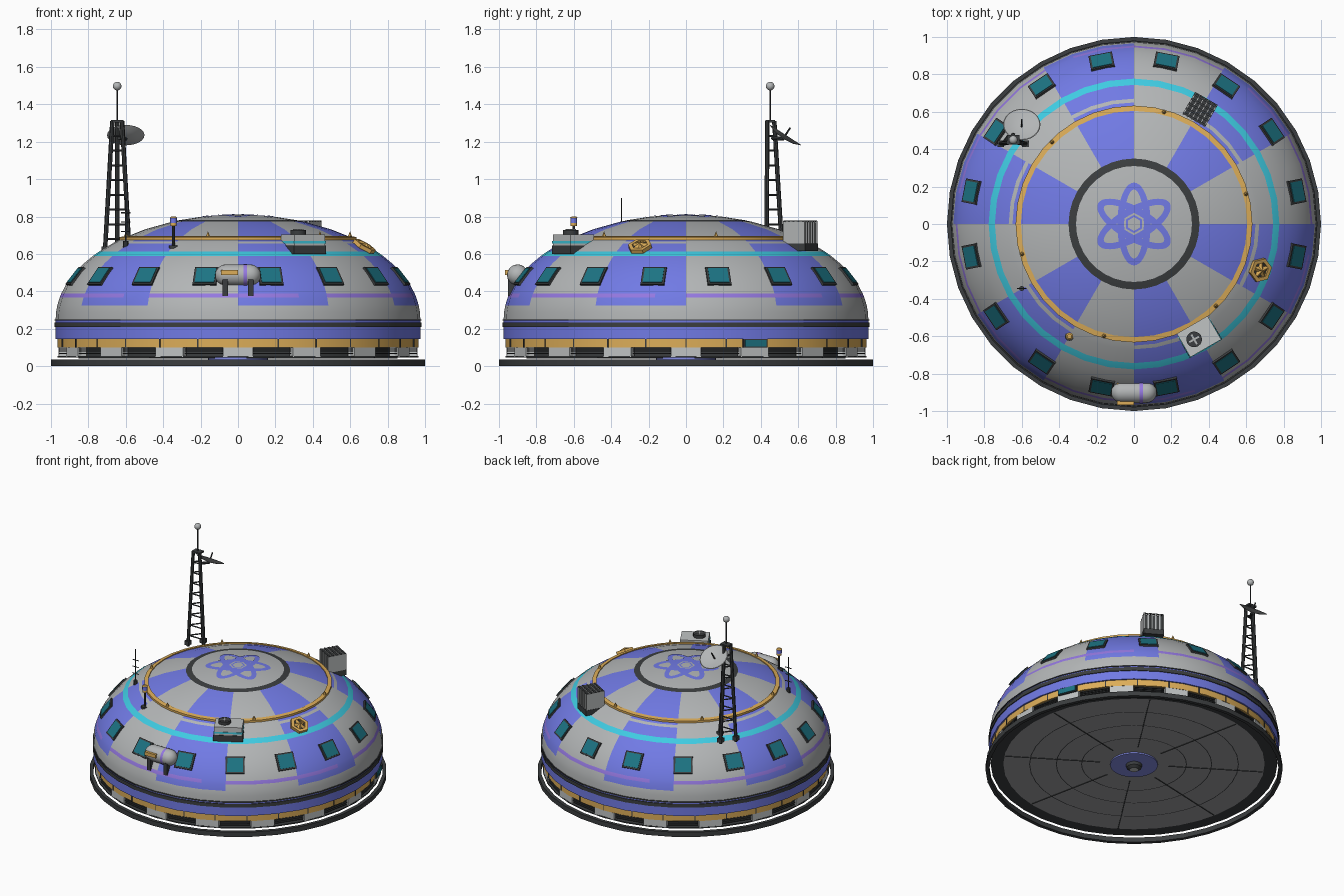
import bpy, bmesh
from math import sin, cos, pi, sqrt, radians
from mathutils import Matrix, Vector

cube = bpy.data.objects.get("Cube")
if cube:
    bpy.data.objects.remove(cube, do_unlink=True)

N = 36                       # sides of the round parts
A, B, Z0 = 0.975, 0.56, 0.25  # dome radius, height, springing level


def make_mat(name, *rgb):
    m = bpy.data.materials.new(name)
    m.use_nodes = True
    m.diffuse_color = (*rgb, 1)
    m.node_tree.nodes["Principled BSDF"].inputs["Base Color"].default_value = (*rgb, 1)
    return m


grey = make_mat("panel grey", .45, .465, .47)
pale = make_mat("pale grey", .53, .55, .55)
blue = make_mat("blue", .165, .195, .78)
hub_blue = make_mat("light blue", .28, .32, .95)
gold = make_mat("gold", .72, .42, .1)
cyan = make_mat("cyan", .05, .6, .76)
teal = make_mat("window teal", .012, .175, .23)
purple = make_mat("purple", .3, .19, .75)
dark = make_mat("dark metal", .044, .048, .05)
floor_grey = make_mat("floor grey", .34, .345, .35)
parts = []


def add(name, bm, *mats):
    me = bpy.data.meshes.new(name)
    bm.to_mesh(me)
    bm.free()
    for m in mats:
        me.materials.append(m)
    ob = bpy.data.objects.new(name, me)
    bpy.context.collection.objects.link(ob)
    parts.append(ob)


def dome_r(z):
    return A * sqrt(max(0, 1 - ((z - Z0) / B) ** 2))


def dome_z(r):
    return Z0 + B * sqrt(1 - (r / A) ** 2)


def lathe(name, prof, mats, rule=lambda i, j: 0, n=N, at=Matrix()):
    """Spin an (r, z) profile; rule(row, step) picks the material."""
    bm = bmesh.new()
    rows = [[bm.verts.new((r * cos(2 * pi * j / n), r * sin(2 * pi * j / n), z))
             for j in range(n)] for r, z in prof]
    for i in range(len(prof) - 1):
        for j in range(n):
            k = (j + 1) % n
            f = bm.faces.new((rows[i][j], rows[i][k], rows[i + 1][k], rows[i + 1][j]))
            f.material_index = rule(i, j)
    bmesh.ops.remove_doubles(bm, verts=bm.verts, dist=1e-5)
    bm.transform(at)
    add(name, bm, *mats)


def upright(deg, r, z):
    """Frame with x radial, y tangential, z up."""
    return Matrix.Rotation(radians(deg), 4, 'Z') @ Matrix.Translation((r, 0, z))


def on_dome(deg, z):
    """Frame on the dome with x tangential, y up the slope, z outward."""
    a, r = radians(deg), dome_r(z)
    nr, nz = Vector((r / A ** 2, (z - Z0) / B ** 2)).normalized()
    n = Vector((nr * cos(a), nr * sin(a), nz))
    t = Vector((-sin(a), cos(a), 0))
    m = Matrix((t, n.cross(t), n)).transposed().to_4x4()
    return Matrix.Translation((r * cos(a), r * sin(a), z)) @ m


def box(name, at, pos, size, mat):
    bm = bmesh.new()
    bmesh.ops.create_cube(bm, size=1, matrix=at @ Matrix.Translation(pos) @ Matrix.Diagonal((*size, 1)))
    add(name, bm, mat)


def rod(name, p, q, r, mat, r2=None, n=8, at=Matrix()):
    p, q = Vector(p), Vector(q)
    m = Matrix.Translation((p + q) / 2) @ (q - p).to_track_quat('Z', 'Y').to_matrix().to_4x4()
    bm = bmesh.new()
    bmesh.ops.create_cone(bm, cap_ends=True, segments=n, radius1=r, radius2=r if r2 is None else r2,
                          depth=(q - p).length, matrix=at @ m)
    add(name, bm, mat)


def ball(name, pos, r, mat):
    bm = bmesh.new()
    bmesh.ops.create_uvsphere(bm, u_segments=16, v_segments=10, radius=r, matrix=Matrix.Translation(pos))
    add(name, bm, mat)


# Dome shell: alternating sectors, stripes and crown ring
prof = [(dome_r(z), z) for z in (.25, .29, .325, .366, .389, .44, .5, .55, .588, .612)]
prof += [(r, dome_z(r)) for r in (.67, .65, .62, .5, .35, .31, .2, .1, 0)]


def dome_rule(i, j):
    z = (prof[i][1] + prof[i + 1][1]) / 2
    r = (prof[i][0] + prof[i + 1][0]) / 2
    if .366 < z < .389 and j % 6 != 5:
        return 2
    if .588 < z < .612:
        return 3
    if .31 < r < .35:
        return 4
    if z < .325 or r < .31 or .65 < r < .67:
        return 0
    return (j // 3) % 2


lathe("dome_shell", prof, (grey, blue, purple, cyan, dark), dome_rule)

# Lower bands, floor and ground hoop
band = [(.9, .05), (.9, .1), (.965, .1), (.965, .145), (.975, .145), (.975, .208), (.981, .208), (.981, .234),
        (.975, .234), (.975, .243), (.981, .243), (.981, .25), (.975, .25)]
lathe("lower_bands", band, (dark, gold, blue), lambda i, j: (0, 1, 1, 2, 2, 0, 0, 0, 2, 0, 0, 0)[i])
lathe("floor", [(0, .045), (.88, .045), (.965, .045), (.965, .053), (.9, .053)],
      (floor_grey, dark), lambda i, j: min(i, 1))
lathe("ground_hoop", [(.975, 0), (1, 0), (1, .035), (.975, .035), (.975, 0)], (dark,))
for r in (.35, .52, .7):
    lathe("floor_seam_ring", [(r, .043), (r + .006, .043)], (dark,), lambda i, j: 0)
for k in range(8):
    box("floor_seam", upright(45 * k + 12, .55, .044), (0, 0, 0), (.64, .007, .004), dark)
lathe("floor_hub", [(0, .035), (.16, .035), (.16, .045)], (hub_blue,))
lathe("floor_port", [(0, .0), (.03, .0), (.05, .015), (.055, .035)], (pale, dark), lambda i, j: min(i, 1))

# Foot blocks, vents and band ticks
for k in range(16):
    box("foot_block", upright(22.5 * k, .935, .075), (0, 0, 0), (.05, .16, .05), pale)
    for z in (.068, .08, .092):
        box("vent_slat", upright(22.5 * k + 11.25, .93, z), (0, 0, 0), (.05, .2, .006), dark)
for k in range(28):
    box("band_tick", upright(360 * k / 28 + 90, .963, .122), (0, 0, 0), (.006, .007, .044), dark)
box("hatch_frame", upright(22.5, .962, .122), (0, 0, 0), (.02, .14, .046), dark)
box("hatch_panel", upright(22.5, .968, .122), (0, 0, 0), (.02, .124, .036), teal)

# Windows
for k in range(16):
    w = on_dome(22.5 * k + 11.25, .482)
    box("window_frame", w, (0, 0, -.004), (.128, .118, .018), dark)
    box("window_glass", w, (0, 0, -.001), (.106, .097, .018), teal)

# Gold crown rail with spikes
lathe("crown_rail", [(.605, .67), (.633, .67), (.633, .69), (.605, .695), (.605, .67)], (gold,))
for k in range(6):
    rod("rail_spike", (0, 0, 0), (0, 0, .03), .012, gold, 0, 6, upright(60 * k + 15, .62, .692))


# Crown emblem: three crossing orbits and a hexagon, laid on the dome
def ribbon(name, a, b, width, turn, n):
    bm = bmesh.new()
    loops = []
    for d in (-width / 2, width / 2):
        loop = []
        for j in range(n):
            t = 2 * pi * j / n
            v = Matrix.Rotation(turn, 3, 'Z') @ Vector(((a + d) * cos(t), (b + d) * sin(t), 0))
            loop.append(bm.verts.new((v.x, v.y, dome_z(v.length) + .003)))
        loops.append(loop)
    for j in range(n):
        k = (j + 1) % n
        bm.faces.new((loops[0][j], loops[1][j], loops[1][k], loops[0][k]))
    add(name, bm, blue)


for k in range(3):
    ribbon("emblem_orbit", .203, .071, .037, pi / 2 + k * pi / 3, 40)
ribbon("emblem_core", .043, .043, .012, pi / 6, 6)

# Lattice mast with dish
feet = [(-.712, .43, .6), (-.58, .43, .6), (-.646, .515, .6)]
tops = [(-.672, .435, 1.31), (-.62, .435, 1.31), (-.646, .472, 1.31)]


def on_leg(k, t):
    return Vector(feet[k % 3]).lerp(Vector(tops[k % 3]), t)


for k in range(3):
    rod("mast_leg", feet[k], tops[k], .012, dark)
    for s in range(1, 10):
        rod("mast_rung", on_leg(k, s / 9), on_leg(k + 1, s / 9), .005, dark, n=6)
    box("mast_foot", Matrix.Translation(feet[k]), (0, 0, .025), (.035, .035, .03), dark)
box("mast_cap", Matrix.Translation((-.646, .45, 1.31)), (0, 0, 0), (.065, .05, .012), dark)
rod("mast_aerial", (-.646, .45, 1.31), (-.646, .45, 1.5), .004, dark)
ball("mast_ball", (-.646, .45, 1.497), .023, grey)
dish = Matrix.Translation((-.6, .525, 1.225)) @ Matrix.Rotation(-radians(33), 4, 'X')
bowl = [(0, -.012), (.06, -.004), (.1, .012), (.096, .014), (.06, .002), (0, -.006)]
lathe("dish_bowl", bowl, (grey,), n=24, at=dish)
rod("dish_feed", (0, 0, -.006), (0, 0, .06), .005, dark, at=dish)
rod("dish_arm", (-.636, .46, 1.22), (-.6, .52, 1.215), .01, dark)

# Roof unit with fan
u = upright(-60, .695, 0)
box("roof_unit_base", u, (0, 0, .623), (.15, .2, .045), dark)
box("roof_unit", u, (0, 0, .675), (.145, .19, .06), pale)
box("roof_unit_stripe", u, (0, 0, .663), (.151, .196, .012), cyan)
rod("fan_housing", (0, -.03, .7), (0, -.03, .728), .042, dark, n=16, at=u)
for size in ((.06, .01, .005), (.01, .06, .005)):
    box("fan_blade", u, (0, -.03, .73), size, grey)

# Radiator stack
h = upright(60, .705, 0)
box("radiator_base", h, (0, 0, .635), (.14, .14, .04), dark)
box("radiator_core", h, (0, 0, .705), (.118, .126, .12), dark)
for k in range(6):
    box("radiator_fin", h, (0, -.065 + .026 * k, .71), (.135, .009, .13), grey)
for k in range(5):
    box("radiator_bar", h, (-.058 + .029 * k, 0, .775), (.012, .14, .006), dark)

# Storage tank on legs
lie = Matrix.Translation((0, -.9, .487)) @ Matrix.Rotation(pi / 2, 4, 'Y')
caps = [(.057 * cos(t * pi / 10), .065 + .057 * sin(t * pi / 10)) for t in range(6)]
lathe("tank", [(r, -z) for r, z in reversed(caps)] + caps, (grey,), n=20, at=lie)
lathe("tank_stripe", [(.0585, .03), (.0585, .048)], (purple,), n=20, at=lie)
for x in (-.068, .068):
    box("tank_leg", Matrix.Translation((x, -.927, .42)), (0, 0, 0), (.028, .05, .09), dark)
for y in (-.957, -.847):
    box("tank_plate", Matrix.Translation((-.045, y, .501)), (0, 0, 0), (.09, .022, .026), gold)

# Hexagonal badge
g = on_dome(-20, .632)
lathe("badge_plate", [(.05, .004), (.05, .01), (0, .01)], (dark,), n=6, at=g)
lathe("badge_rim", [(.066, 0), (.066, .022), (.044, .022), (.044, 0)], (gold,), n=6, at=g)
for k in range(5):
    spin = g @ Matrix.Rotation(2 * pi * k / 5 + pi / 2, 4, 'Z')
    rod("badge_star", (0, 0, .014), (.05, 0, .014), .02, gold, .006, 4, spin)

# Beacon and whip aerial
rod("beacon_base", (-.345, -.6, .62), (-.345, -.6, .645), .025, dark, n=12)
rod("beacon_pole", (-.345, -.6, .64), (-.345, -.6, .77), .007, dark)
rod("beacon_collar", (-.345, -.6, .75), (-.345, -.6, .765), .017, gold, n=12)
rod("beacon_lamp", (-.345, -.6, .765), (-.345, -.6, .793), .018, blue, n=12)
rod("beacon_cap", (-.345, -.6, .793), (-.345, -.6, .8), .02, gold, .012, n=12)
rod("whip_base", (-.6, -.345, .63), (-.6, -.345, .67), .014, dark)
rod("whip_aerial", (-.6, -.345, .64), (-.6, -.345, .9), .003, dark)
for z in (.72, .77, .82):
    rod("whip_bar", (-.625, -.345, z), (-.575, -.345, z), .003, dark)

# Smooth shading that keeps hard edges
bpy.ops.object.select_all(action='DESELECT')
for ob in parts:
    ob.select_set(True)
bpy.context.view_layer.objects.active = parts[0]
bpy.ops.object.shade_smooth_by_angle(angle=radians(35))
